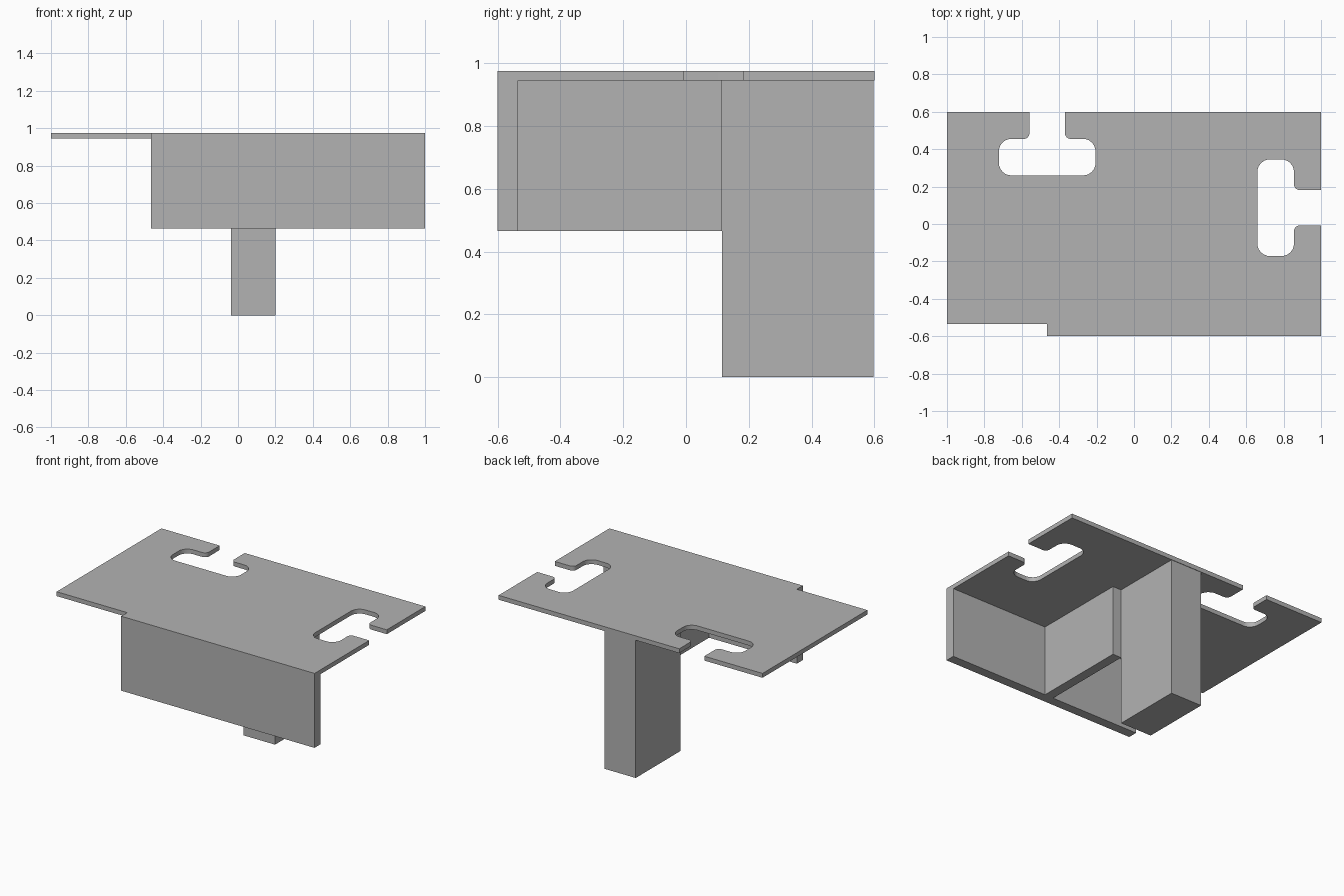
import bpy, bmesh
from math import radians
from mathutils import Vector

cube = bpy.data.objects.get("Cube")
if cube:
    bpy.data.objects.remove(cube, do_unlink=True)

grey = bpy.data.materials.new("plain_grey")
grey.use_nodes = True
grey.diffuse_color = (0.45, 0.45, 0.45, 1)
grey.node_tree.nodes["Principled BSDF"].inputs["Base Color"].default_value = grey.diffuse_color

TOP, UNDER, PANEL_BOTTOM = 0.975, 0.945, 0.465
PANEL_BACK = -0.535


def fillet(corners, steps=6):
    """Round each (point, radius) corner of a right-angled outline."""
    out = []
    for i, (p, r) in enumerate(corners):
        if r == 0:
            out.append(p)
            continue
        a = (corners[i - 1][0] - p).normalized() * r
        b = (corners[(i + 1) % len(corners)][0] - p).normalized() * r
        centre = p + a + b
        for k in range(steps + 1):
            d = (-b).lerp(-a, k / steps).normalized() * r
            out.append(centre + d)
    return out


def extrude(name, outline, z0, z1):
    """Turn a flat outline into a solid between two heights."""
    bm = bmesh.new()
    face = bm.faces.new([bm.verts.new((p[0], p[1], z0)) for p in outline])
    res = bmesh.ops.extrude_face_region(bm, geom=[face])
    verts = [g for g in res["geom"] if isinstance(g, bmesh.types.BMVert)]
    bmesh.ops.translate(bm, verts=verts, vec=(0, 0, z1 - z0))
    bmesh.ops.recalc_face_normals(bm, faces=bm.faces)
    mesh = bpy.data.meshes.new(name)
    bm.to_mesh(mesh)
    bm.free()
    mesh.materials.append(grey)
    obj = bpy.data.objects.new(name, mesh)
    bpy.context.collection.objects.link(obj)
    return obj


def box(name, x0, x1, y0, y1, z0, z1):
    return extrude(name, [(x0, y0), (x1, y0), (x1, y1), (x0, y1)], z0, z1)


def slot(middle, along):
    """T-shaped slot cut in from an edge that is walked in direction along."""
    middle, along = Vector(middle), Vector(along)
    inward = Vector((-along.y, along.x))
    half = [(0.095, 0, 0), (0.095, 0.145, 0.03), (0.258, 0.145, 0.065), (0.258, 0.34, 0.065)]
    path = [(-u, v, r) for u, v, r in half] + half[::-1]
    return [(middle + along * u + inward * v, r) for u, v, r in path]


def sharp(*points):
    return [(Vector(p), 0) for p in points]


# Thin top plate with two keyed slots
outline = (sharp((-1, PANEL_BACK), (1, PANEL_BACK))
           + slot((1, 0.087), (0, 1))
           + sharp((1, 0.6))
           + slot((-0.464, 0.6), (-1, 0))
           + sharp((-1, 0.6)))
plate = extrude("top_plate", fillet(outline), UNDER, TOP)
bpy.ops.object.select_all(action="DESELECT")
plate.select_set(True)
bpy.context.view_layer.objects.active = plate
bpy.ops.object.shade_smooth_by_angle(angle=radians(30))

# Front panel, flush with the top of the plate
box("front_panel", -0.465, 1, -0.6, PANEL_BACK, PANEL_BOTTOM, TOP)

# Rib joining the panel to the leg
box("rib", 0.2, 0.265, PANEL_BACK, 0.115, PANEL_BOTTOM, UNDER)

# Solid leg at the back edge
box("leg", -0.037, 0.2, 0.115, 0.597, 0, UNDER)
